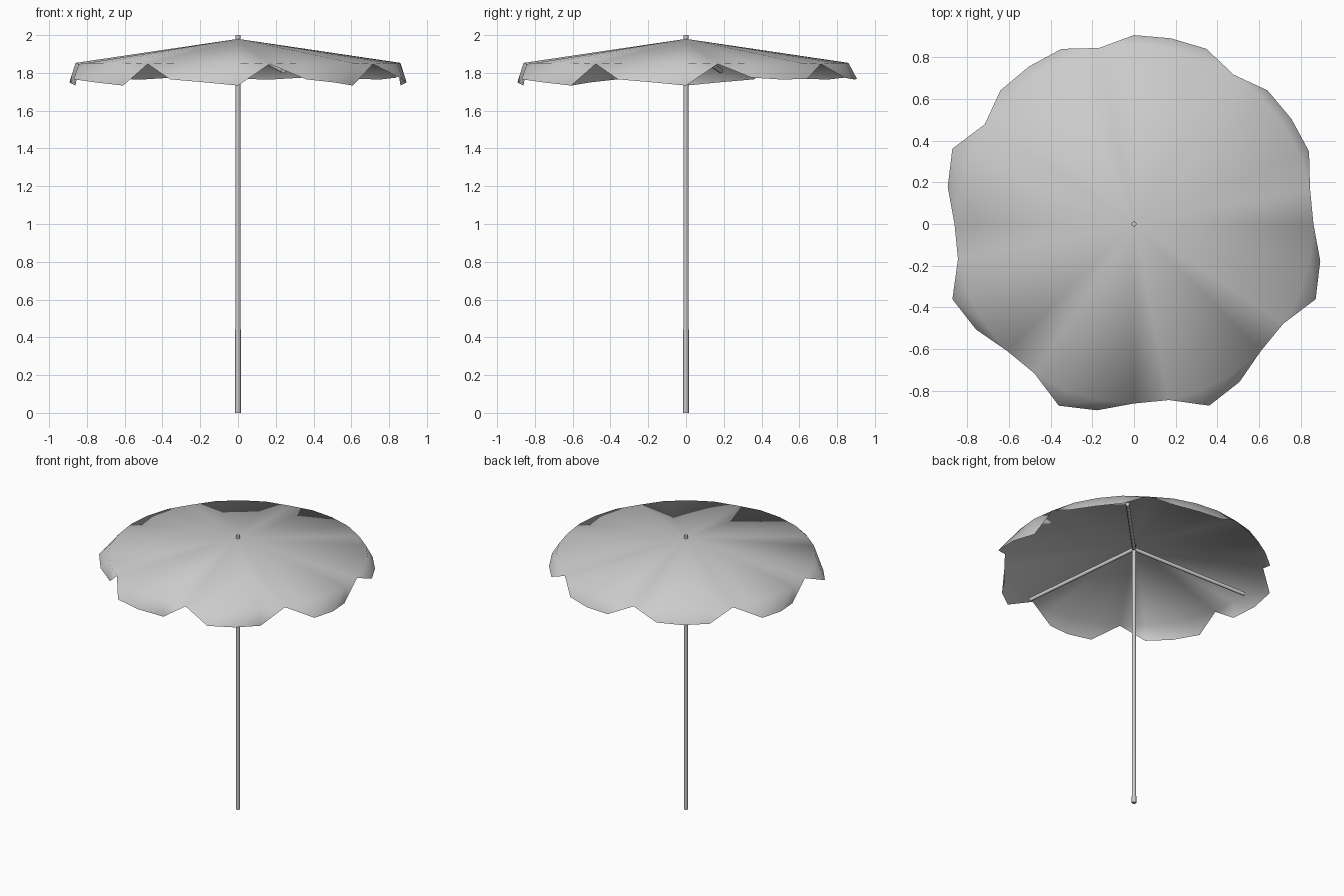
import bpy, bmesh, math
from mathutils import Vector

if "Cube" in bpy.data.objects:
    bpy.data.objects.remove(bpy.data.objects["Cube"])


def polar(r, deg, z):
    a = math.radians(deg)
    return Vector((r * math.cos(a), r * math.sin(a), z))


def smooth(ob):
    for p in ob.data.polygons:
        p.use_smooth = True


def rod(name, a, b, r1, r2, sides=8):
    d = b - a
    bpy.ops.mesh.primitive_cone_add(vertices=sides, radius1=r1, radius2=r2,
                                    depth=d.length, location=(a + b) / 2)
    ob = bpy.context.object
    ob.name = name
    ob.rotation_euler = d.to_track_quat('Z', 'Y').to_euler()
    bpy.ops.object.shade_smooth_by_angle(angle=math.radians(50))
    return ob


# pole
rod("pole", Vector((0, 0, 0)), Vector((0, 0, 2.0)), 0.015, 0.013)

# canopy: 32-sided shallow cone with eight hanging scallops
STEP = 11.25
FRONT = [(0.86, 1.733), (0.91, 1.75), (0.942, 1.766)]
REAR = [(0.905, 1.768), (0.907, 1.765), (0.908, 1.775)]
bm = bmesh.new()
apex = bm.verts.new((0, 0, 1.98))
rim = [bm.verts.new(polar(0.86, STEP - STEP * i, 1.847 if i % 4 == 0 else 1.853))
       for i in range(32)]
for i in range(32):
    bm.faces.new((apex, rim[(i + 1) % 32], rim[i]))
for s in range(8):
    profile = REAR if s in (5, 6, 7) else FRONT
    i0 = 4 * s
    top = [rim[(i0 + k) % 32] for k in range(5)]
    low = [bm.verts.new(polar(r, STEP - STEP * (i0 + k + 1), z))
           for k, (r, z) in enumerate(profile)]
    bm.faces.new((top[0], top[1], low[0]))
    bm.faces.new((top[1], top[2], low[1], low[0]))
    bm.faces.new((top[2], top[3], low[2], low[1]))
    bm.faces.new((top[3], top[4], low[2]))
bmesh.ops.recalc_face_normals(bm, faces=bm.faces)
if apex.normal.z < 0 or apex.link_faces[0].normal.z < 0:
    bmesh.ops.reverse_faces(bm, faces=bm.faces)
me = bpy.data.meshes.new("canopy")
bm.to_mesh(me)
bm.free()
canopy = bpy.data.objects.new("canopy", me)
bpy.context.collection.objects.link(canopy)
smooth(canopy)

# three support ribs under the canopy
for n, ang in enumerate((47, 167, 287)):
    rod(f"rib_{n + 1}", Vector((0, 0, 1.94)), polar(0.82, ang, 1.81), 0.013, 0.013)
